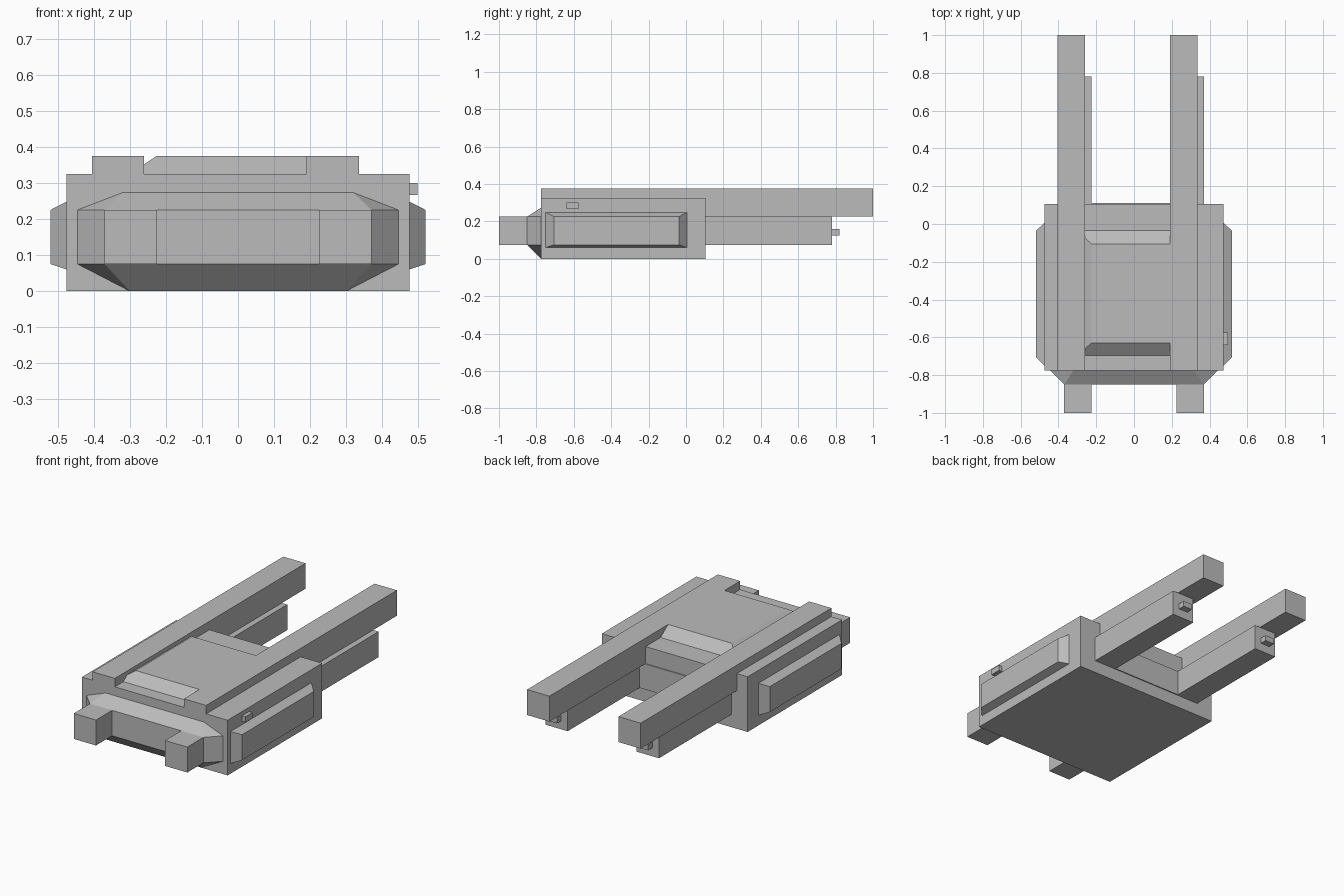
import bpy

if "Cube" in bpy.data.objects:
    bpy.data.objects.remove(bpy.data.objects["Cube"])

grey = bpy.data.materials.new("plain grey")
grey.diffuse_color = (0.5, 0.5, 0.5, 1)
grey.use_nodes = True
grey.node_tree.nodes["Principled BSDF"].inputs["Base Color"].default_value = grey.diffuse_color


def mesh_object(name, verts, faces):
    me = bpy.data.meshes.new(name)
    me.from_pydata(verts, [], faces)
    me.materials.append(grey)
    ob = bpy.data.objects.new(name, me)
    bpy.context.collection.objects.link(ob)
    return ob


def frustum(name, base, top):
    """Solid between two matching four-point loops."""
    faces = [(3, 2, 1, 0), (4, 5, 6, 7)]
    faces += [(i, (i + 1) % 4, (i + 1) % 4 + 4, i + 4) for i in range(4)]
    return mesh_object(name, base + top, faces)


def rect(a0, a1, b0, b1, make):
    return [make(a, b) for a, b in ((a0, b0), (a1, b0), (a1, b1), (a0, b1))]


def box(name, x0, x1, y0, y1, z0, z1):
    return frustum(name, rect(x0, x1, y0, y1, lambda x, y: (x, y, z0)),
                   rect(x0, x1, y0, y1, lambda x, y: (x, y, z1)))


# Main body
box("body", -0.475, 0.475, -0.775, 0.105, 0, 0.325)
box("back_plate", -0.37, 0.37, 0.10, 0.111, 0.075, 0.225)

# Bevelled hood on top of the body
frustum("hood", rect(-0.3, 0.3, -0.695, -0.035, lambda x, y: (x, y, 0.325)),
        rect(-0.225, 0.225, -0.63, -0.105, lambda x, y: (x, y, 0.375)))

# Upper rails, offset sideways from the centre
for side, x0 in (("left", -0.405), ("right", 0.19)):
    box(side + "_upper_rail", x0, x0 + 0.145, -0.775, 1.0, 0.225, 0.375)

for side, s in (("left", -1), ("right", 1)):
    # Lower rails with small end studs
    a, b = sorted((s * 0.225, s * 0.37))
    box(side + "_lower_rail", a, b, -1.0, 0.78, 0.075, 0.225)
    c = s * 0.297
    box(side + "_end_stud", c - 0.03, c + 0.03, 0.775, 0.82, 0.125, 0.158)
    # Bevelled side panels (loop order flipped on the left keeps normals outward)
    base = rect(-0.75, 0.005, 0.06, 0.248, lambda y, z: (s * 0.475, y, z))
    top = rect(-0.705, -0.037, 0.075, 0.225, lambda y, z: (s * 0.52, y, z))
    if s < 0:
        base.reverse()
        top.reverse()
    frustum(side + "_side_panel", base, top)

# Small knob on the right side
box("side_knob", 0.47, 0.497, -0.64, -0.575, 0.267, 0.3)

# Faceted front bumper: octagonal base narrowing to a flat front
octagon = [(-0.3, 0), (0.3, 0), (0.445, 0.075), (0.445, 0.225),
           (0.32, 0.273), (-0.32, 0.273), (-0.445, 0.225), (-0.445, 0.075)]
front = [(-0.37, 0.075), (0.37, 0.075), (0.37, 0.225), (-0.37, 0.225)]
mesh_object("front_bumper",
            [(x, -0.775, z) for x, z in octagon] + [(x, -0.85, z) for x, z in front],
            [(8, 9, 10, 11), (7, 6, 5, 4, 3, 2, 1, 0),
             (0, 1, 9, 8), (1, 2, 9), (2, 3, 10, 9), (3, 4, 10),
             (4, 5, 11, 10), (5, 6, 11), (6, 7, 8, 11), (7, 0, 8)])
